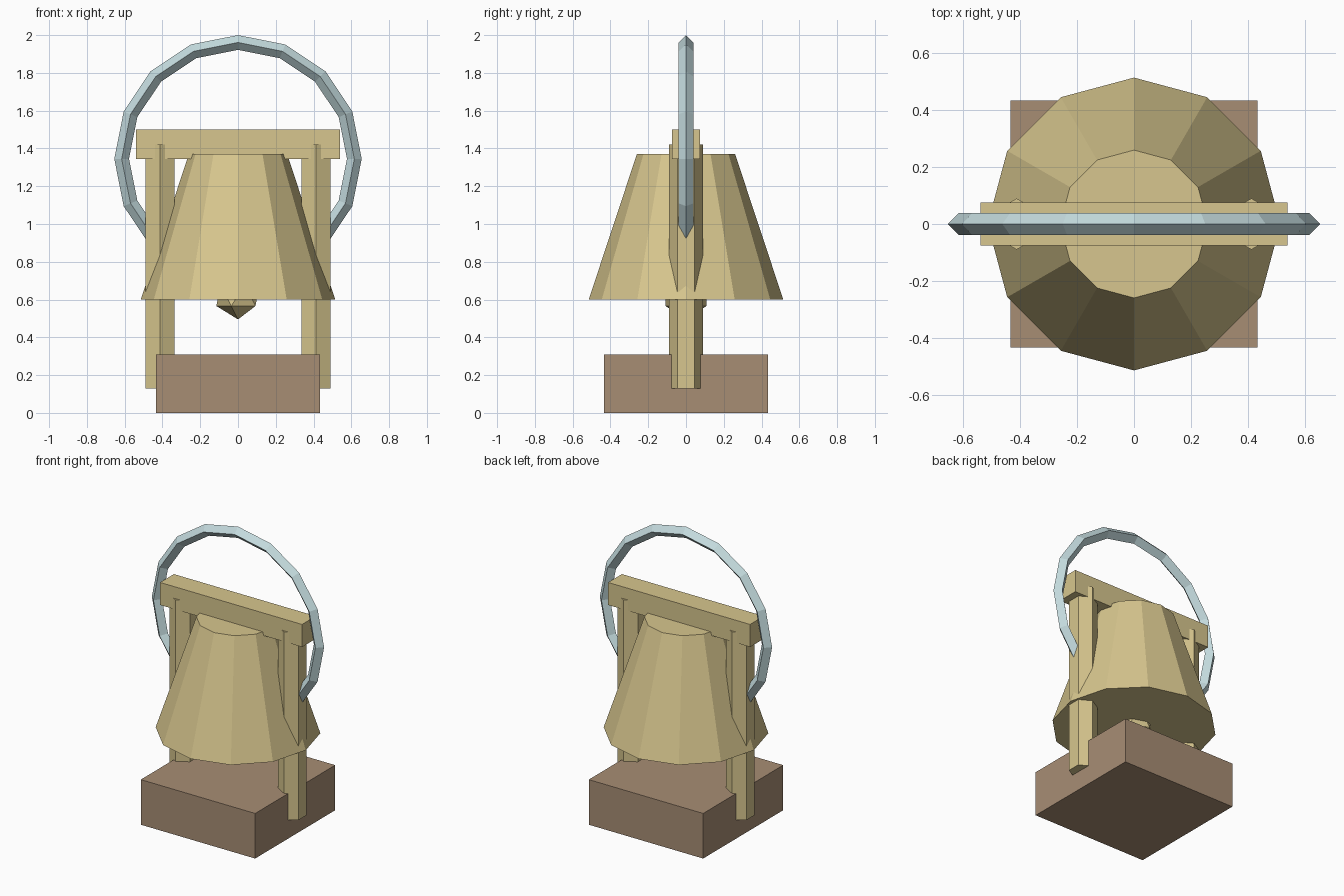
import bpy
import math

if "Cube" in bpy.data.objects:
    bpy.data.objects.remove(bpy.data.objects["Cube"])


def material(name, r, g, b):
    # flat colour given as sRGB 0-255, stored linear
    lin = [((c / 255 + 0.055) / 1.055) ** 2.4 for c in (r, g, b)]
    m = bpy.data.materials.new(name)
    m.diffuse_color = (*lin, 1.0)
    m.use_nodes = True
    m.node_tree.nodes["Principled BSDF"].inputs["Base Color"].default_value = m.diffuse_color
    return m


gold = material("pale gold", 215, 198, 142)
brown = material("brown", 167, 141, 116)
steel = material("pale blue steel", 196, 219, 222)


def finish(name, mat):
    obj = bpy.context.object
    obj.name = name
    obj.data.materials.append(mat)
    return obj


def box(name, size, z, mat):
    bpy.ops.mesh.primitive_cube_add(size=1, location=(0, 0, z))
    obj = finish(name, mat)
    obj.scale = size


# Square base block
box("base", (0.87, 0.87, 0.31), 0.155, brown)

# Hexagonal posts, corners pointing to front and back
for side, x in (("left", -0.413), ("right", 0.413)):
    bpy.ops.mesh.primitive_cylinder_add(vertices=6, radius=0.09, depth=1.29,
                                        location=(x, 0, 0.775))
    finish(side + "_post", gold)

# Crossbeam
box("crossbeam", (1.08, 0.15, 0.155), 1.4225, gold)

# Twelve-sided bell
bpy.ops.mesh.primitive_cone_add(vertices=12, radius1=0.515, radius2=0.26,
                                depth=0.77, location=(0, 0, 0.985))
finish("bell", gold)

# Clapper below the bell
bpy.ops.mesh.primitive_ico_sphere_add(subdivisions=1, radius=0.128,
                                      location=(0, 0, 0.623))
finish("clapper", gold)

# Upright ring passing through the posts
bpy.ops.mesh.primitive_torus_add(major_segments=16, minor_segments=4,
                                 major_radius=0.616, minor_radius=0.039,
                                 location=(0, 0, 1.345),
                                 rotation=(math.pi / 2, 0, 0))
finish("ring", steel)
